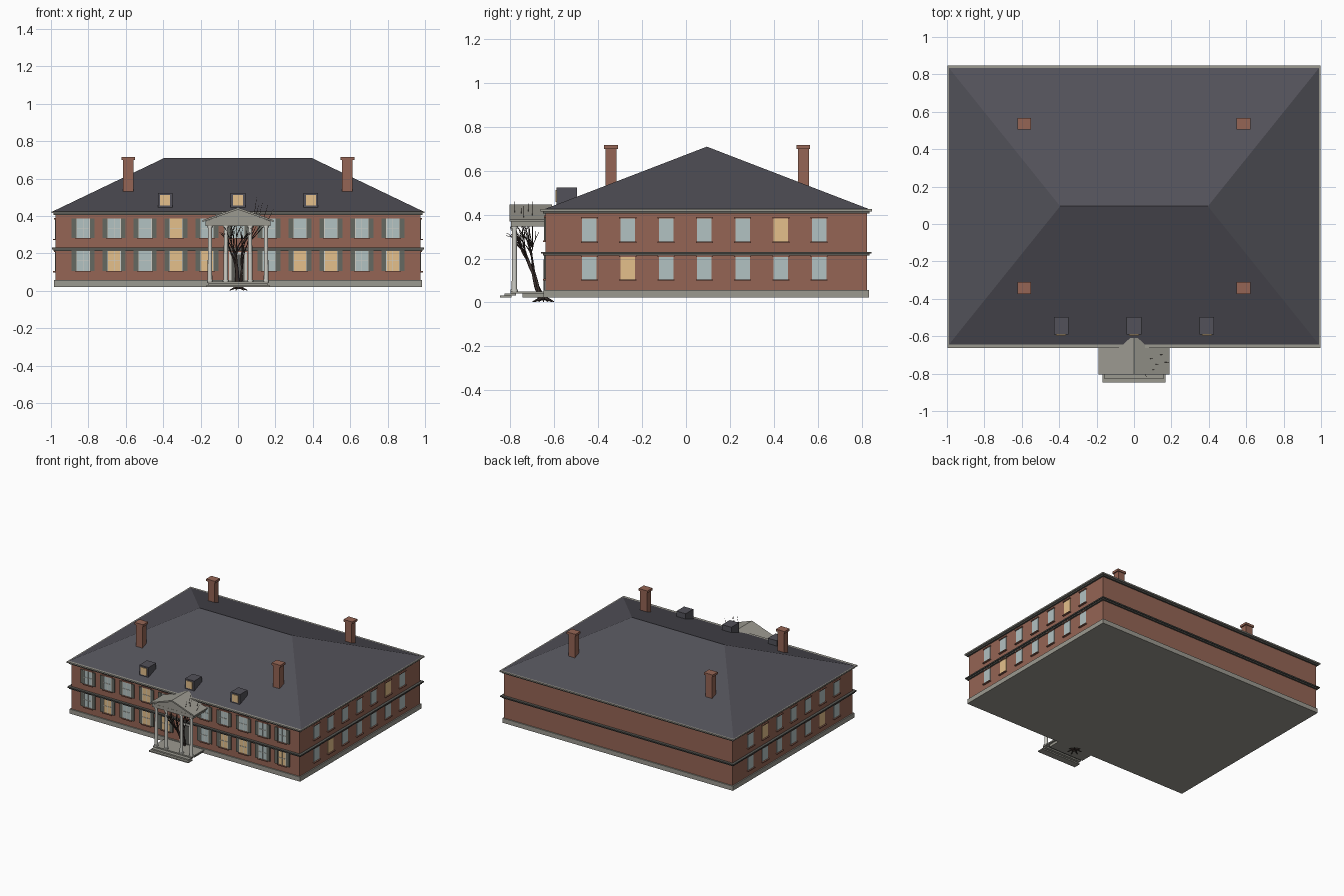
import bpy, bmesh, math, random
from mathutils import Vector, Matrix

if "Cube" in bpy.data.objects:
    bpy.data.objects.remove(bpy.data.objects["Cube"])
random.seed(4)

def mat(name, c):
    m = bpy.data.materials.new(name)
    m.diffuse_color = (*c, 1)
    m.use_nodes = True
    m.node_tree.nodes["Principled BSDF"].inputs["Base Color"].default_value = m.diffuse_color
    return m

BRICK = mat("brick", (0.30, 0.13, 0.09))
STONE = mat("stone", (0.33, 0.32, 0.28))
SLATE = mat("slate", (0.085, 0.083, 0.10))
PALE = mat("pale_stone", (0.62, 0.62, 0.57))
DARK = mat("dark_trim", (0.10, 0.10, 0.09))
GLASS = mat("glass", (0.45, 0.54, 0.54))
LIT = mat("lit_glass", (0.78, 0.53, 0.26))
SHUT = mat("shutter", (0.13, 0.14, 0.12))
BARK = mat("bark", (0.05, 0.035, 0.03))

def finish(name, bm, m):
    me = bpy.data.meshes.new(name)
    bmesh.ops.recalc_face_normals(bm, faces=bm.faces)
    bm.to_mesh(me)
    bm.free()
    me.materials.append(m)
    ob = bpy.data.objects.new(name, me)
    bpy.context.collection.objects.link(ob)
    return ob

def boxes(name, items, m):
    """Boxes given as x0, x1, y0, y1, z0, z1."""
    bm = bmesh.new()
    for x0, x1, y0, y1, z0, z1 in items:
        M = Matrix.Translation(((x0+x1)/2, (y0+y1)/2, (z0+z1)/2)) @ Matrix.Diagonal((x1-x0, y1-y0, z1-z0, 1))
        bmesh.ops.create_cube(bm, size=1, matrix=M)
    return finish(name, bm, m)

def prism(name, prof, y0, y1, m):
    """Extrude an x,z outline along y."""
    bm = bmesh.new()
    f = bm.faces.new([bm.verts.new((x, y0, z)) for x, z in prof])
    r = bmesh.ops.extrude_face_region(bm, geom=[f])
    bmesh.ops.translate(bm, vec=(0, y1-y0, 0), verts=[v for v in r['geom'] if isinstance(v, bmesh.types.BMVert)])
    return finish(name, bm, m)

# Main block: plinth, brick walls, string course and cornice
WX, YF, YB = 0.975, -0.64, 0.825
def band(o, z0, z1):
    return (-WX-o, WX+o, YF-o, YB+o, z0, z1)
boxes("plinth", [band(0.009, 0.022, 0.057)], STONE)
boxes("brick_walls", [band(0, 0.05, 0.415)], BRICK)
boxes("string_course", [band(0.012, 0.213, 0.222), band(0.02, 0.222, 0.231)], DARK)
boxes("cornice_bed", [band(0.012, 0.405, 0.415)], DARK)
boxes("cornice", [band(0.023, 0.415, 0.425)], STONE)

# Hipped roof
bm = bmesh.new()
e = [bm.verts.new(p) for p in ((-0.99, -0.645, 0.425), (0.99, -0.645, 0.425), (0.99, 0.835, 0.425), (-0.99, 0.835, 0.425))]
a, b = bm.verts.new((-0.395, 0.095, 0.71)), bm.verts.new((0.395, 0.095, 0.71))
for f in ((e[0], e[1], b, a), (e[1], e[2], b), (e[2], e[3], a, b), (e[3], e[0], a), e):
    bm.faces.new(f)
finish("hipped_roof", bm, SLATE)

# Chimneys
stacks = []
for x in (-0.587, 0.585):
    for y in (-0.342, 0.535):
        stacks += [(x-.028, x+.028, y-.025, y+.025, 0.47, 0.70), (x-.037, x+.037, y-.031, y+.031, 0.70, 0.717)]
boxes("chimneys", stacks, BRICK)

# Dormers
dx = (-0.39, 0, 0.39)
boxes("dormers", [(x-.039, x+.039, -0.59, -0.497, 0.44, 0.523) for x in dx], SLATE)
boxes("dormer_windows", [(x-.026, x+.026, -0.595, -0.585, 0.457, 0.512) for x in dx], LIT)

# Windows on the front, with bars, shutters, sills and heads
panes = {GLASS: [], LIT: []}
bars, shutters, brick_trim = [], [], []
for z0, z1, lit in ((0.107, 0.213, (-4, -2, -1, 2, 3, 5)), (0.283, 0.388, (-2,))):
    for k in range(-5, 6):
        if k == 0 and z0 < 0.2:
            continue
        x = k * 0.1657
        panes[LIT if k in lit else GLASS].append((x-.034, x+.034, YF-.004, YF+.01, z0, z1))
        zm = (z0+z1)/2
        bars += [(x-.0012, x+.0012, YF-.007, YF, z0, z1), (x-.034, x+.034, YF-.007, YF, zm-.0015, zm+.0015)]
        for s in (-1, 1):
            bars.append((x+s*.034-.002, x+s*.034+.002, YF-.007, YF, z0, z1))
            shutters.append((x+s*.049-.013, x+s*.049+.013, YF-.008, YF, z0, z1))
        brick_trim += [(x-.04, x+.04, YF-.012, YF, z0-.007, z0)]
        if z0 > 0.2:
            brick_trim += [(x-.04, x+.04, YF-.008, YF, z1, z1+.008)]
# Windows on both sides
for z0, z1, lit in ((0.105, 0.208, 1), (0.278, 0.382, 5)):
    for i in range(7):
        y = -0.44 + i * 0.1745
        for s in (-1, 1):
            def side(h, o, za, zb):
                return (*sorted((s*(WX-.01), s*(WX+o))), y-h, y+h, za, zb)
            panes[LIT if i == lit else GLASS].append(side(.033, .004, z0, z1))
            brick_trim += [side(.039, .014, z0-.006, z0), side(.039, .01, z1, z1+.007)]
boxes("window_panes", panes[GLASS], GLASS)
boxes("lit_window_panes", panes[LIT], LIT)
boxes("window_bars", bars, PALE)
boxes("shutters", shutters, SHUT)
boxes("sills_and_lintels", brick_trim, BRICK)

# Front door
boxes("door_frame", [(-.048, .048, YF-.006, YF, 0.05, 0.207)], PALE)
boxes("front_door", [(-.036, .036, YF-.01, YF, 0.05, 0.195)], DARK)

# Portico floor and steps
boxes("portico_floor", [(-.165, .165, -0.80, YF, 0.041, 0.05), (-.15, .15, -0.745, YF, 0.022, 0.041)], STONE)
boxes("steps", [(-.158, .158, -0.828, -0.775, 0.031, 0.041), (-.168, .168, -0.848, -0.795, 0.022, 0.031)], STONE)

# Columns with base and capital
bm = bmesh.new()
for x in (-0.15, -0.065, 0.065, 0.15):
    for r0, r1, z0, z1 in ((.017, .017, .05, .058), (.0125, .0105, .058, .338), (.016, .016, .338, .347)):
        bmesh.ops.create_cone(bm, cap_ends=True, segments=16, radius1=r0, radius2=r1, depth=z1-z0,
                              matrix=Matrix.Translation((x, -0.782, (z0+z1)/2)))
cols = finish("columns", bm, PALE)
bpy.context.view_layer.objects.active = cols
cols.select_set(True)
bpy.ops.object.shade_smooth_by_angle()

# Entablature and pediment
boxes("entablature", [(-.175, .175, -0.797, YF, 0.347, 0.372)], STONE)
prism("pediment", [(-.175, .372), (.175, .372), (0, .436)], -0.796, -0.62, STONE)
prism("portico_roof", [(-.19, .368), (-.19, .378), (0, .446), (.19, .378), (.19, .368), (0, .434)], -0.805, -0.61, STONE)

# Bare tree: recursive branches as tapered curves
cu = bpy.data.curves.new("tree", 'CURVE')
cu.dimensions = '3D'
cu.bevel_depth = 1
cu.bevel_resolution = 0
cu.use_fill_caps = True

def limb(pts, r0, r1):
    sp = cu.splines.new('POLY')
    sp.points.add(len(pts)-1)
    for i, p in enumerate(pts):
        sp.points[i].co = (*p, 1)
        sp.points[i].radius = r0 + (r1-r0)*i/(len(pts)-1)

def grow(p, d, length, r, depth):
    pts = [p.copy()]
    for i in range(4):
        d = (d + Vector([random.uniform(-.2, .2) for _ in range(3)]) + Vector((0, 0, .06))).normalized()
        p = p + d*length/4
        p.y = min(p.y, -0.648)
        pts.append(p.copy())
    limb(pts, r, r*.55)
    if depth:
        for i in range(2 if depth < 3 else 3):
            n = d + Vector((random.uniform(-.4, .5), random.uniform(-.45, .25), random.uniform(-.1, .3)))
            grow(pts[-1 - (i == 2)], n.normalized(), length*.72, r*.58, depth-1)

grow(Vector((0, -0.66, 0.012)), Vector((0.08, -0.1, 1)), 0.13, 0.015, 4)
grow(Vector((0.012, -0.665, 0.03)), Vector((0.3, -0.25, 1)), 0.12, 0.009, 3)
for i in range(7):
    t = i*math.tau/7
    c, s = math.cos(t), math.sin(t)
    limb([Vector((0, -0.65, 0.022)), Vector((.025*c, -.65+.025*s, .014)), Vector((.05*c, -.65+.05*s, .003))], .009, .002)
# Long twigs rising past the portico roof
for x, y, z in ((.10, -.72, .50), (.13, -.75, .47), (.16, -.70, .46), (.11, -.78, .46), (.19, -.74, .44)):
    limb([Vector((.05, -.70, .25)), Vector((x*.8, y, .36)), Vector((x, y, z))], .003, .0008)
cu.materials.append(BARK)
tree = bpy.data.objects.new("bare_tree", cu)
bpy.context.collection.objects.link(tree)
